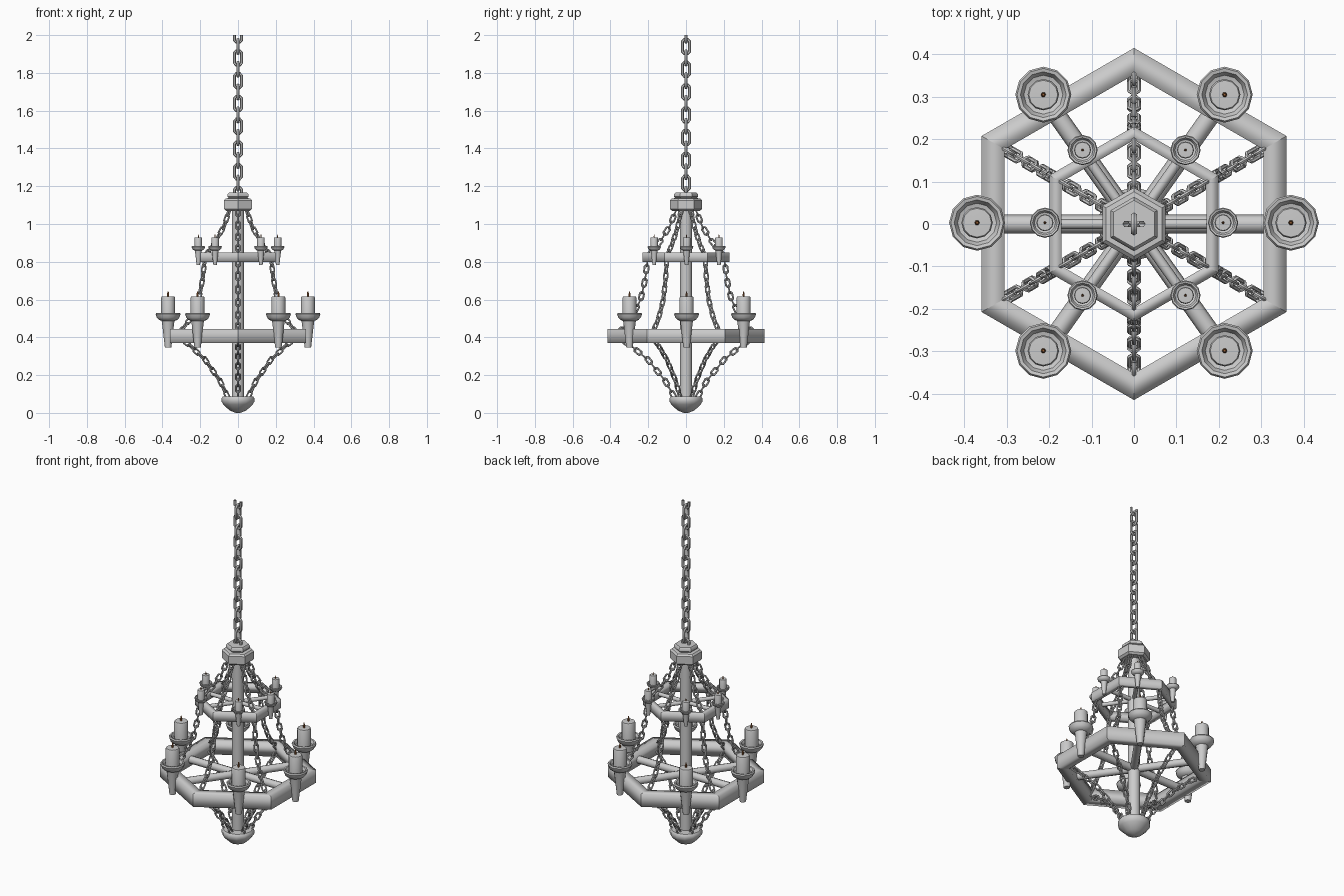
import bpy, bmesh
from math import sin, cos, pi, radians
from mathutils import Vector, Matrix

if "Cube" in bpy.data.objects:
    bpy.data.objects.remove(bpy.data.objects["Cube"])


def finish(name, bm, angle=40, color=None):
    bmesh.ops.recalc_face_normals(bm, faces=bm.faces)
    me = bpy.data.meshes.new(name)
    bm.to_mesh(me)
    bm.free()
    ob = bpy.data.objects.new(name, me)
    bpy.context.collection.objects.link(ob)
    if color:
        mat = bpy.data.materials.get("wick_brown") or bpy.data.materials.new("wick_brown")
        mat.diffuse_color = color
        mat.use_nodes = True
        mat.node_tree.nodes["Principled BSDF"].inputs["Base Color"].default_value = mat.diffuse_color
        me.materials.append(mat)
    if angle:
        bpy.ops.object.select_all(action='DESELECT')
        ob.select_set(True)
        bpy.context.view_layer.objects.active = ob
        bpy.ops.object.shade_smooth_by_angle(angle=radians(angle))
    return ob


def lathe(bm, profile, sides, mat=Matrix(), phase=0.0):
    """Revolve (radius, z) points and cap both ends."""
    loops = []
    for r, z in profile:
        loops.append([bm.verts.new(mat @ Vector((r * cos(phase + 2 * pi * k / sides),
                                                 r * sin(phase + 2 * pi * k / sides), z)))
                      for k in range(sides)])
    for a, b in zip(loops, loops[1:]):
        for k in range(sides):
            n = (k + 1) % sides
            bm.faces.new((a[k], a[n], b[n], b[k]))
    bm.faces.new(loops[0][::-1])
    bm.faces.new(loops[-1])


def hex_ring(name, r_out, r_in, z0, z1):
    bm = bmesh.new()
    loops = []
    for k in range(6):
        a = pi / 6 + k * pi / 3
        loops.append([bm.verts.new((r * cos(a), r * sin(a), z))
                      for r, z in ((r_out, z0), (r_out, z1), (r_in, z1), (r_in, z0))])
    for k in range(6):
        a, b = loops[k], loops[(k + 1) % 6]
        for j in range(4):
            bm.faces.new((a[j], b[j], b[(j + 1) % 4], a[(j + 1) % 4])).smooth = True
    # bars shade softly, corners stay crisp
    for lp in loops:
        for j in range(4):
            bm.edges.get((lp[j], lp[(j + 1) % 4])).smooth = False
    finish(name, bm, angle=None)


def link(bm, mat, length, width, wire, sides=6):
    """Eight-sided chain link lying in the local XZ plane."""
    h, w = length / 2 - wire, width / 2 - wire
    c = w * 0.55
    pts = [Vector(p) for p in ((w, 0, h - c), (w - c, 0, h), (c - w, 0, h), (-w, 0, h - c),
                               (-w, 0, c - h), (c - w, 0, -h), (w - c, 0, -h), (w, 0, c - h))]
    loops = []
    for i, p in enumerate(pts):
        t = (pts[(i + 1) % 8] - pts[i - 1]).normalized()
        n = Vector((t.z, 0, -t.x))
        loops.append([bm.verts.new(mat @ (p + n * wire * cos(2 * pi * k / sides)
                                          + Vector((0, wire * sin(2 * pi * k / sides), 0))))
                      for k in range(sides)])
    for i in range(8):
        a, b = loops[i], loops[(i + 1) % 8]
        for k in range(sides):
            n = (k + 1) % sides
            bm.faces.new((a[k], b[k], b[n], a[n]))


def path_chain(bm, pts, pitch):
    """String links along an (r, z) path, alternating by a quarter turn, six times round."""
    pts = [Vector((r, 0, z)) for r, z in pts]
    total = sum((b - a).length for a, b in zip(pts, pts[1:]))
    count = round(total / pitch)
    for i in range(count):
        d = (i + 0.5) * total / count
        for a, b in zip(pts, pts[1:]):
            seg = (b - a).length
            if d <= seg:
                break
            d -= seg
        t = (b - a).normalized()
        base = Matrix.Translation(a + t * d) @ t.to_track_quat('Z', 'Y').to_matrix().to_4x4()
        base = base @ Matrix.Rotation((i % 2) * pi / 2, 4, 'Z')
        for k in range(6):
            link(bm, Matrix.Rotation(pi / 6 + k * pi / 3, 4, 'Z') @ base, 0.054, 0.032, 0.005)


# Central pole, top cap and bottom finial
bm = bmesh.new()
lathe(bm, [(0.033, 0.06), (0.033, 1.09)], 12)
finish("central_pole", bm)
bm = bmesh.new()
lathe(bm, [(0.074, 1.07), (0.086, 1.08), (0.086, 1.125), (0.076, 1.135), (0.056, 1.137),
           (0.064, 1.145), (0.064, 1.157), (0.056, 1.166)], 6, phase=pi / 6)
finish("top_cap", bm)
bm = bmesh.new()
lathe(bm, [(0.012, 0.0), (0.045, 0.013), (0.078, 0.045), (0.087, 0.06), (0.087, 0.078), (0.08, 0.087)], 12)
finish("bottom_finial", bm)

# Two hexagonal rings with crossing spokes
hex_ring("lower_ring", 0.415, 0.352, 0.37, 0.445)
hex_ring("upper_ring", 0.23, 0.198, 0.80, 0.85)
ANGLES = [radians(a) for a in (0, 54.7, 125.3, 180, 234.7, 305.3)]
for name, z, rad, reach in (("lower_spokes", 0.407, 0.022, 0.345), ("upper_spokes", 0.825, 0.012, 0.195)):
    bm = bmesh.new()
    for a in ANGLES[:3]:
        m = Matrix.Translation((0, 0, z)) @ Matrix.Rotation(a, 4, 'Z') @ Matrix.Rotation(pi / 2, 4, 'Y')
        lathe(bm, [(rad, -reach), (rad, reach)], 8, m)
    finish(name, bm, 50)

# Candles in torch-shaped holders, large below and small above
for size, radius, z, s in (("large", 0.37, 0.345, 1.0), ("small", 0.21, 0.783, 0.54)):
    holders, candles, wicks = bmesh.new(), bmesh.new(), bmesh.new()
    for a in ANGLES:
        m = Matrix.Translation((radius * cos(a), radius * sin(a) + 0.003, z)) @ Matrix.Scale(s, 4)
        lathe(holders, [(0.017, 0), (0.024, 0.06), (0.032, 0.13), (0.034, 0.142), (0.048, 0.147), (0.06, 0.16),
                        (0.066, 0.178), (0.062, 0.185), (0.054, 0.183), (0.046, 0.167), (0.03, 0.162)], 12, m)
        lathe(candles, [(0.037, 0.15), (0.037, 0.264), (0.034, 0.27), (0.012, 0.271)], 12, m)
        lathe(wicks, [(0.004, 0.265), (0.006, 0.28), (0.003, 0.298)], 6, m)
    finish(size + "_candle_holders", holders)
    finish(size + "_candles", candles)
    finish(size + "_wicks", wicks, color=(0.35, 0.13, 0.04, 1))

# Hanging chain, cut flat at the top
bm = bmesh.new()
for i in range(15):
    link(bm, Matrix.Translation((0, 0, 2.0 - i * 0.0603)) @ Matrix.Rotation((i % 2) * pi / 2, 4, 'Z'),
         0.092, 0.054, 0.008)
bmesh.ops.bisect_plane(bm, geom=bm.verts[:] + bm.edges[:] + bm.faces[:], plane_co=(0, 0, 2),
                       plane_no=(0, 0, 1), clear_outer=True)
finish("hanging_chain", bm, 50)

# Draped chains: cap to upper ring, to lower ring, to finial
for name, pts in (
        ("cap_chains", [(0.05, 1.08), (0.085, 0.99), (0.135, 0.91), (0.2, 0.83)]),
        ("middle_chains", [(0.203, 0.815), (0.216, 0.71), (0.24, 0.6), (0.29, 0.5), (0.36, 0.42)]),
        ("finial_chains", [(0.36, 0.40), (0.29, 0.355), (0.2, 0.28), (0.11, 0.17), (0.06, 0.08)])):
    bm = bmesh.new()
    path_chain(bm, pts, 0.037)
    finish(name, bm, 50)
